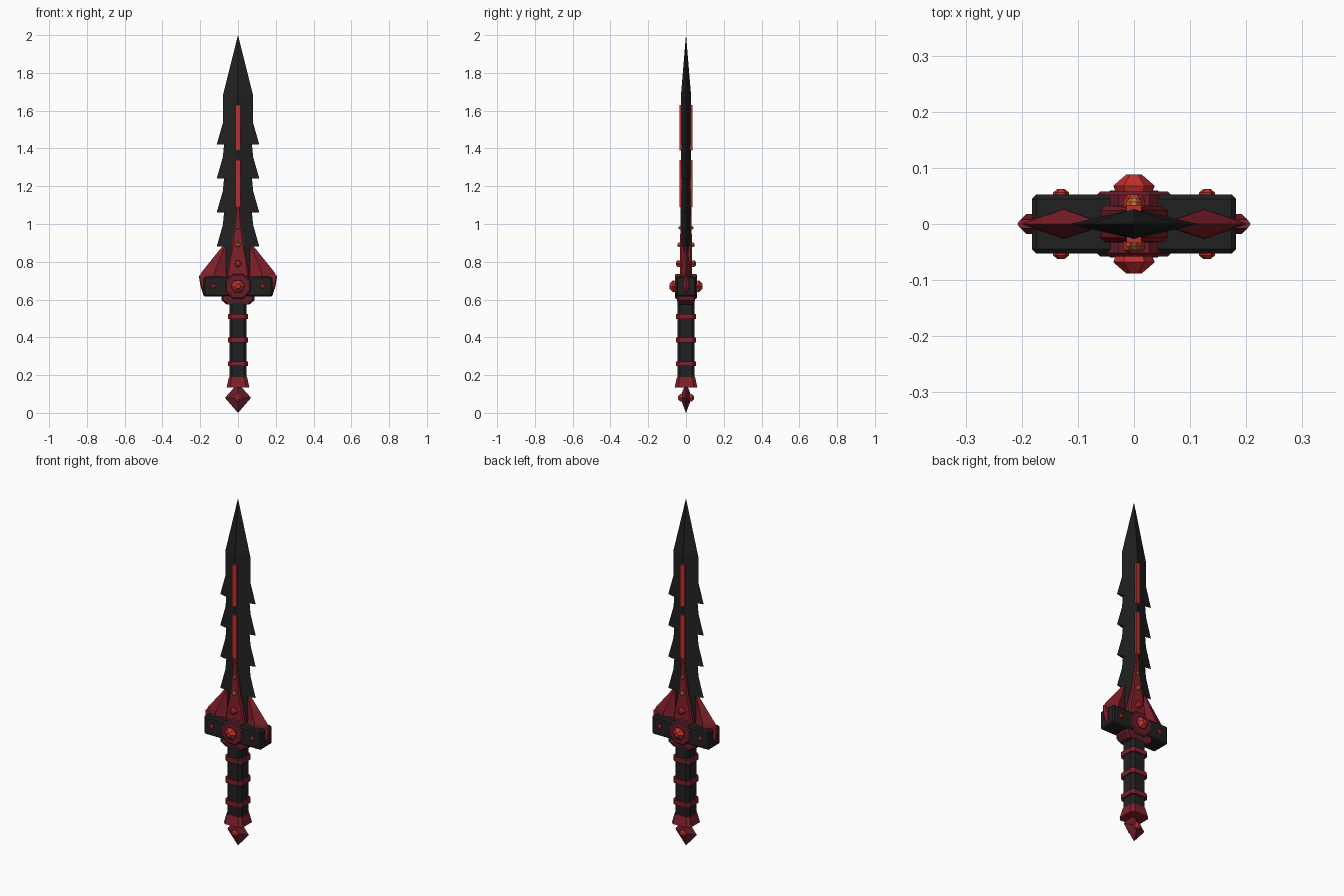
import bpy, bmesh, math
from mathutils import Vector

cube = bpy.data.objects.get("Cube")
if cube:
    bpy.data.objects.remove(cube, do_unlink=True)


def material(name, rgb):
    m = bpy.data.materials.new(name)
    m.use_nodes = True
    m.diffuse_color = (*rgb, 1)
    m.node_tree.nodes["Principled BSDF"].inputs["Base Color"].default_value = (*rgb, 1)
    return m


BLACK = material("black steel", (0.015, 0.015, 0.015))
DARK = material("dark red", (0.22, 0.014, 0.023))
WINE = material("wine red", (0.13, 0.012, 0.022))
BRIGHT = material("bright red", (0.55, 0.027, 0.025))
ORANGE = material("orange", (0.6, 0.16, 0.03))


def loft(name, mat, rings):
    """Skin a stack of equally long point rings and cap both ends."""
    bm = bmesh.new()
    rows = [[bm.verts.new(p) for p in r] for r in rings]
    n = len(rows[0])
    for a, b in zip(rows, rows[1:]):
        for i in range(n):
            j = (i + 1) % n
            bm.faces.new((a[i], a[j], b[j], b[i]))
    bm.faces.new(rows[0][::-1])
    bm.faces.new(rows[-1])
    bmesh.ops.remove_doubles(bm, verts=bm.verts, dist=0.0002)
    bmesh.ops.recalc_face_normals(bm, faces=bm.faces)
    mesh = bpy.data.meshes.new(name)
    bm.to_mesh(mesh)
    bm.free()
    mesh.materials.append(mat)
    ob = bpy.data.objects.new(name, mesh)
    bpy.context.collection.objects.link(ob)
    return ob


def diamond(z, x, y, cx=0):
    return [(cx + x, 0, z), (cx, y, z), (cx - x, 0, z), (cx, -y, z)]


def block(z, x, y, c=0.0):
    """Rectangle with chamfered corners."""
    pts = []
    for sx, sy in ((1, 1), (-1, 1), (-1, -1), (1, -1)):
        pair = [(sx * x, sy * (y - c), z), (sx * (x - c), sy * y, z)]
        pts += pair if sx * sy > 0 else pair[::-1]
    return pts if c else pts[::2]


def stud(name, mat, x, z, profile, sides, side):
    """Turned gem that points out of the front or the back."""
    rings = []
    for y, r in profile:
        angles = [math.tau * (i + 0.5) / sides for i in range(sides)]
        rings.append([(x + r * math.sin(a), side * y, z + r * math.cos(a)) for a in angles])
    return loft(name, mat, rings)


# Blade with four pairs of swept barbs
rings = [diamond(0.68, 0.073, 0.026)]
for z in (0.88, 1.06, 1.24, 1.42):
    rings += [diamond(z + 0.012, 0.073, 0.026), diamond(z, 0.113, 0.027),
              diamond(z + 0.115, 0.08, 0.027)]
rings += [diamond(1.68, 0.08, 0.027), diamond(2.0, 0.0003, 0.0003)]
loft("blade", BLACK, rings)

# Glowing strips down the middle of the blade
for name, low, high in (("lower_strip", 1.09, 1.34), ("upper_strip", 1.39, 1.63)):
    loft(name, BRIGHT, [block(low, 0.013, 0.034), block(high, 0.013, 0.034)])

# Red spike that covers the blade root
loft("root_spike", DARK, [block(0.70, 0.062, 0.033, 0.008), block(0.78, 0.053, 0.032, 0.008),
                          block(0.88, 0.034, 0.031, 0.007), block(1.0, 0.017, 0.03, 0.005),
                          block(1.1, 0.005, 0.028, 0.002)])

# Crossguard
guard = loft("guard", BLACK, [block(0.615, 0.182, 0.053), block(0.722, 0.182, 0.053)])
bevel = guard.modifiers.new("bevel", "BEVEL")
bevel.width = 0.008
bevel.segments = 1
loft("guard_collar", WINE, [block(0.575, 0.062, 0.043, 0.012), block(0.597, 0.088, 0.048, 0.012),
                            block(0.62, 0.088, 0.048, 0.012)])

# Central disc running through the guard
stud("guard_disc", WINE, 0, 0.67, [(-0.058, 0.065), (-0.052, 0.072), (0.052, 0.072), (0.058, 0.065)], 8, 1)

# Swept wings and end caps on both sides
for s, label in ((1, "left"), (-1, "right")):
    wing = [[(s * x, y, z) for x, y, z in ring] for ring in (
        diamond(0.715, 0.08, 0.027, 0.125), diamond(0.745, 0.068, 0.026, 0.125),
        diamond(0.885, 0.012, 0.006, 0.068))]
    loft(label + "_wing", DARK, wing)
    cap = []
    for z, x, y in ((0.625, 0.184, 0.002), (0.67, 0.198, 0.018), (0.728, 0.208, 0.008)):
        cap.append([(s * 0.17, -y, z), (s * (x - 0.006), -y, z), (s * x, 0, z),
                    (s * (x - 0.006), y, z), (s * 0.17, y, z)])
    loft(label + "_end_cap", DARK, cap)

# Gems on the front and the back
for side, label in ((-1, "front"), (1, "back")):
    stud(label + "_main_gem", BRIGHT, 0, 0.67, [(0.05, 0.03), (0.068, 0.037), (0.088, 0.014)], 6, side)
    for x, hand in ((0.13, "left"), (-0.13, "right")):
        stud(label + "_" + hand + "_guard_gem", BRIGHT, x, 0.67,
             [(0.05, 0.014), (0.056, 0.014), (0.062, 0.007)], 6, side)
    for i, (z, r, y) in enumerate(((0.79, 0.019, 0.053), (0.89, 0.014, 0.046), (0.98, 0.01, 0.04))):
        stud(f"{label}_spike_stud_{i + 1}", BRIGHT if i == 0 else ORANGE, 0, z,
             [(0.025, r), (y - 0.007, r), (y, r * 0.5)], 6, side)
    stud(label + "_pommel_gem", BRIGHT, 0, 0.08, [(0.01, 0.022), (0.032, 0.022), (0.042, 0.009)], 6, side)

# Grip with its rings
loft("grip", BLACK, [block(0.14, 0.045, 0.045, 0.014), block(0.6, 0.045, 0.045, 0.014)])
for i, z in enumerate((0.26, 0.385, 0.51)):
    loft(f"grip_ring_{i + 1}", DARK, [block(z - 0.013, 0.054, 0.054, 0.016),
                                      block(z + 0.013, 0.054, 0.054, 0.016)])
loft("grip_foot", DARK, [block(0.135, 0.06, 0.06, 0.018), block(0.19, 0.048, 0.048, 0.015)])

# Pommel
loft("pommel", WINE, [diamond(0.0, 0.0003, 0.0003), diamond(0.08, 0.069, 0.03), diamond(0.15, 0.006, 0.006)])
